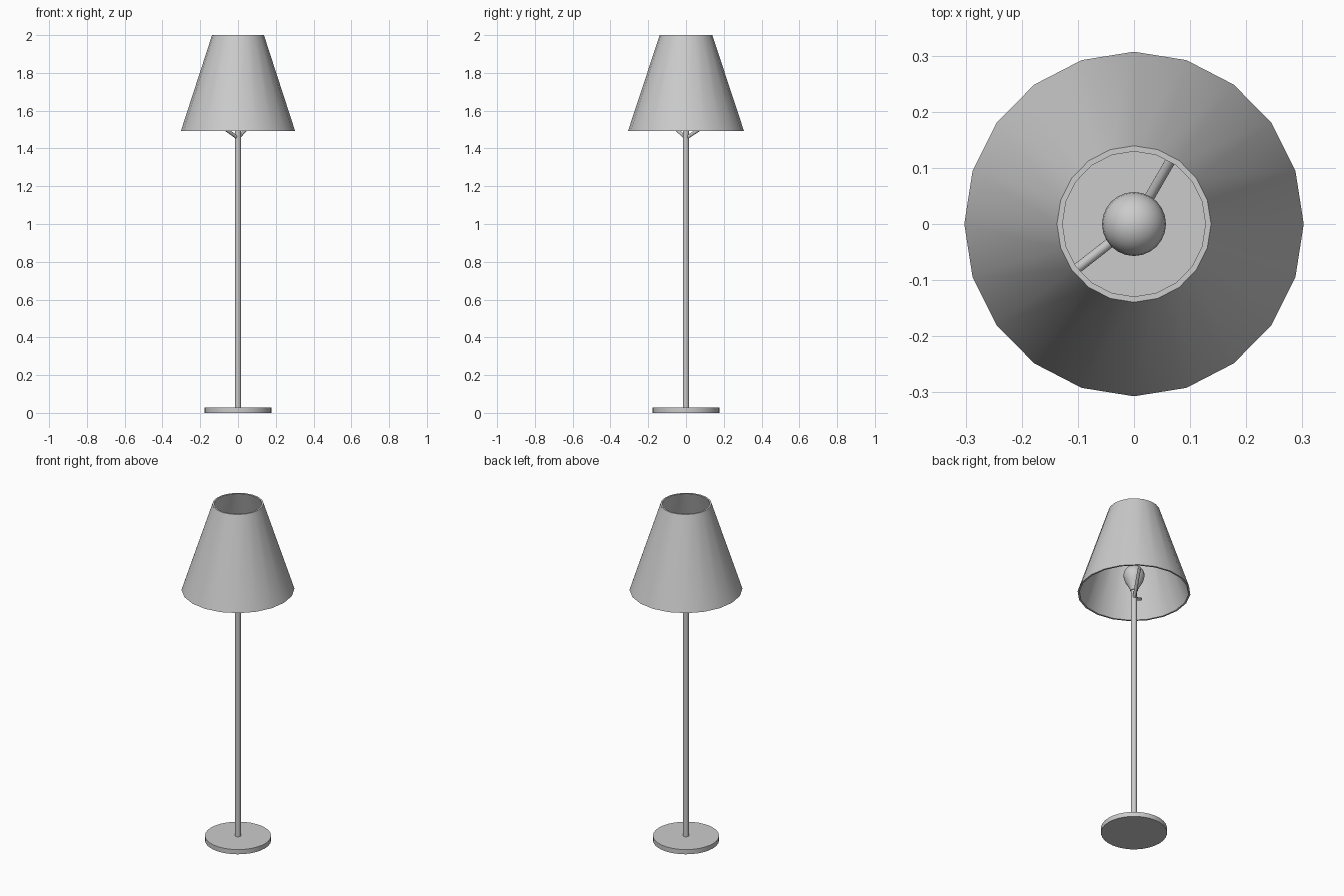
import bpy, bmesh, math
from mathutils import Vector

if "Cube" in bpy.data.objects:
    bpy.data.objects.remove(bpy.data.objects["Cube"])


def finish(obj):
    bpy.ops.object.select_all(action='DESELECT')
    obj.select_set(True)
    bpy.context.view_layer.objects.active = obj
    bpy.ops.object.shade_smooth_by_angle(angle=math.radians(35))


def lathe(name, profile, sides, closed=False, sx=1.0, sy=1.0):
    """Revolve (radius, z) points around z."""
    bm = bmesh.new()
    rings = []
    for r, z in profile:
        if r == 0:
            rings.append([bm.verts.new((0, 0, z))] * sides)
        else:
            rings.append([bm.verts.new((sx * r * math.cos(2 * math.pi * i / sides),
                                        sy * r * math.sin(2 * math.pi * i / sides), z))
                          for i in range(sides)])
    pairs = list(zip(rings, rings[1:]))
    if closed:
        pairs.append((rings[-1], rings[0]))
    for a, b in pairs:
        for i in range(sides):
            j = (i + 1) % sides
            bm.faces.new(list(dict.fromkeys((a[i], a[j], b[j], b[i]))))
    bmesh.ops.recalc_face_normals(bm, faces=bm.faces)
    mesh = bpy.data.meshes.new(name)
    bm.to_mesh(mesh)
    bm.free()
    obj = bpy.data.objects.new(name, mesh)
    bpy.context.collection.objects.link(obj)
    finish(obj)
    return obj


def rod(name, start, end, radius):
    a, b = Vector(start), Vector(end)
    bpy.ops.mesh.primitive_cylinder_add(vertices=16, radius=radius, depth=(b - a).length,
                                        location=(a + b) / 2)
    obj = bpy.context.object
    obj.name = name
    obj.rotation_euler = (b - a).to_track_quat('Z', 'Y').to_euler()
    finish(obj)


# Round foot and pole
lathe("base", [(0, 0), (0.178, 0), (0.178, 0.028), (0, 0.028)], 32)
rod("pole", (0, 0, 0.02), (0, 0, 1.52), 0.016)

# Bulb with tapered neck
bulb = [(0, 1.505), (0.02, 1.505), (0.024, 1.52), (0.047, 1.56)]
bulb += [(0.057 * math.cos(math.radians(t)), 1.6 + 0.057 * math.sin(math.radians(t)))
         for t in range(-15, 90, 15)]
bulb.append((0, 1.657))
lathe("bulb", bulb, 24)

# Open 20-sided shade with wall thickness
lathe("shade", [(0.304, 1.492), (0.138, 2.0), (0.128, 2.0), (0.294, 1.492)],
      20, closed=True, sx=0.995, sy=1.01)

# Two slanted arms under the bulb
for name, deg in (("arm_back", 60), ("arm_front", 218)):
    a = math.radians(deg)
    rod(name, (0, 0, 1.455), (0.17 * math.cos(a), 0.17 * math.sin(a), 1.55), 0.009)
